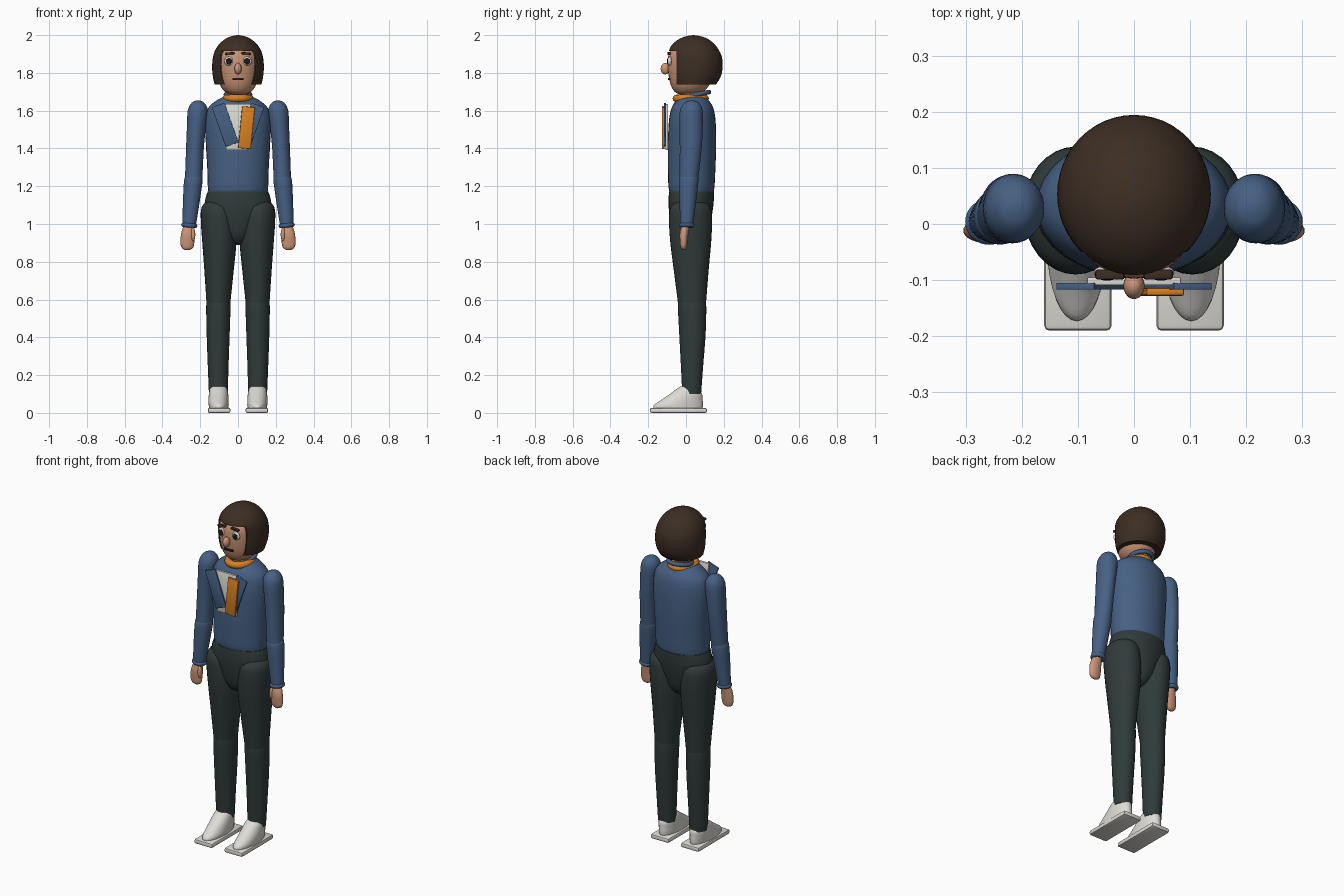
import bpy, bmesh, math
from mathutils import Matrix, Vector

if "Cube" in bpy.data.objects:
    bpy.data.objects.remove(bpy.data.objects["Cube"])


def material(name, rgb):
    m = bpy.data.materials.new(name)
    m.diffuse_color = (*rgb, 1)
    m.use_nodes = True
    m.node_tree.nodes["Principled BSDF"].inputs["Base Color"].default_value = m.diffuse_color
    return m


BLUE = material("jacket blue", (0.062, 0.118, 0.23))
PANTS = material("dark trousers", (0.03, 0.043, 0.043))
SKIN = material("skin", (0.60, 0.30, 0.185))
HAIR = material("brown hair", (0.046, 0.027, 0.017))
ORANGE = material("orange", (0.70, 0.22, 0.015))
WHITE = material("off white", (0.73, 0.715, 0.67))
DARK = material("near black", (0.012, 0.011, 0.011))


def finish(name, bm, mat, angle=40):
    bmesh.ops.recalc_face_normals(bm, faces=bm.faces)
    me = bpy.data.meshes.new(name)
    bm.to_mesh(me)
    bm.free()
    ob = bpy.data.objects.new(name, me)
    bpy.context.collection.objects.link(ob)
    me.materials.append(mat)
    smooth(ob, angle)
    return ob


def smooth(ob, angle=40):
    bpy.ops.object.select_all(action='DESELECT')
    bpy.context.view_layer.objects.active = ob
    ob.select_set(True)
    bpy.ops.object.shade_smooth_by_angle(angle=math.radians(angle))


def loft(name, rings, mat, side=1, sub=4, n=32):
    """Rings are (z, centre x, centre y, radius x, radius y), smoothly interpolated."""
    rs = [Vector(r) for r in rings]
    path = []
    for i in range(len(rs) - 1):
        a, b = rs[i], rs[i + 1]
        p, q = rs[max(i - 1, 0)], rs[min(i + 2, len(rs) - 1)]
        for k in range(sub):
            t = k / sub
            path.append(0.5 * (2 * a + (b - p) * t + (2 * p - 5 * a + 4 * b - q) * t * t
                               + (3 * a - p - 3 * b + q) * t ** 3))
    path.append(rs[-1])
    bm = bmesh.new()
    loops = []
    for z, cx, cy, rx, ry in path:
        loops.append([bm.verts.new((side * (cx + max(rx, .002) * math.cos(2 * math.pi * j / n)),
                                    cy + max(ry, .002) * math.sin(2 * math.pi * j / n), z))
                      for j in range(n)])
    for a, b in zip(loops, loops[1:]):
        for j in range(n):
            bm.faces.new((a[j], a[(j + 1) % n], b[(j + 1) % n], b[j]))
    bm.faces.new(loops[0])
    bm.faces.new(loops[-1])
    return finish(name, bm, mat)


def box(name, loc, size, mat, tilt=0, bevel=0.004, top=1):
    """Bevelled box; tilt turns it about y, top scales the width of its upper end."""
    bm = bmesh.new()
    bmesh.ops.create_cube(bm, size=1)
    for v in bm.verts:
        if v.co.z > 0:
            v.co.x *= top
    bmesh.ops.scale(bm, vec=size, verts=bm.verts)
    if bevel:
        bmesh.ops.bevel(bm, geom=bm.edges[:], offset=bevel, segments=2, profile=0.5, affect='EDGES')
    bmesh.ops.transform(bm, matrix=Matrix.Translation(loc) @ Matrix.Rotation(tilt, 4, 'Y'), verts=bm.verts)
    return finish(name, bm, mat)


def ball(name, loc, radii, mat):
    bm = bmesh.new()
    bmesh.ops.create_uvsphere(bm, u_segments=20, v_segments=12, radius=1)
    bmesh.ops.scale(bm, vec=radii, verts=bm.verts)
    bmesh.ops.translate(bm, vec=loc, verts=bm.verts)
    return finish(name, bm, mat)


def ring(name, loc, rx, ry, minor, mat, tilt_x=0, tilt_y=0):
    bm = bmesh.new()
    n, m = 36, 12
    g = [[bm.verts.new(((rx + minor * math.cos(b)) * math.cos(a),
                        (ry + minor * math.cos(b)) * math.sin(a), minor * math.sin(b)))
          for b in (2 * math.pi * j / m for j in range(m))]
         for a in (2 * math.pi * i / n for i in range(n))]
    for i in range(n):
        for j in range(m):
            k, l = (i + 1) % n, (j + 1) % m
            bm.faces.new((g[i][j], g[k][j], g[k][l], g[i][l]))
    rot = Matrix.Rotation(tilt_x, 4, 'X') @ Matrix.Rotation(tilt_y, 4, 'Y')
    bmesh.ops.transform(bm, matrix=Matrix.Translation(loc) @ rot, verts=bm.verts)
    return finish(name, bm, mat)


# Head and neck
loft("neck", [(1.62, 0, .035, .06, .06), (1.74, 0, .035, .058, .06)], SKIN)
loft("head", [(1.685, 0, .012, .03, .04), (1.70, 0, .015, .068, .075), (1.74, 0, .022, .098, .104),
              (1.80, 0, .026, .111, .12), (1.86, 0, .028, .114, .125), (1.91, 0, .03, .108, .116),
              (1.95, 0, .035, .07, .08), (1.965, 0, .035, .01, .01)], SKIN)

# Bobbed hair with the face opening cut out below the fringe
hair = loft("hair", [(1.738, 0, .043, .124, .115), (1.78, 0, .05, .133, .134), (1.83, 0, .053, .137, .141),
                     (1.88, 0, .05, .133, .141), (1.915, 0, .043, .123, .134), (1.95, 0, .04, .102, .113),
                     (1.98, 0, .04, .067, .075), (1.995, 0, .04, .03, .034), (2.0, 0, .04, .002, .002)],
            HAIR, n=48)
cutter = box("face_opening_cutter", (0, -.25, 1.715), (.6, .4, .4), HAIR, bevel=0)
cutter.hide_render = True
mod = hair.modifiers.new("face opening", 'BOOLEAN')
mod.operation = 'DIFFERENCE'
mod.object = cutter
bpy.context.view_layer.objects.active = hair
bpy.ops.object.modifier_apply(modifier=mod.name)
bpy.data.objects.remove(cutter)
smooth(hair)

# Face details
ball("nose", (0, -.11, 1.822), (.019, .024, .03), SKIN)
box("mouth", (0, -.086, 1.768), (.06, .02, .012), DARK)
for s, side in ((1, "left"), (-1, "right")):
    ball(side + "_eye", (s * .048, -.086, 1.862), (.024, .012, .024), WHITE)
    ball(side + "_pupil", (s * .048, -.095, 1.862), (.016, .006, .017), DARK)
    box(side + "_eyebrow", (s * .043, -.09, 1.903), (.052, .018, .012), HAIR, tilt=s * .08)

# Jacket body, collars
loft("torso", [(1.165, 0, .03, .156, .115), (1.20, 0, .029, .16, .122), (1.30, 0, .03, .163, .126),
               (1.42, 0, .032, .17, .128), (1.54, 0, .033, .174, .124), (1.61, 0, .034, .16, .112),
               (1.65, 0, .034, .12, .09), (1.675, 0, .034, .075, .07)], BLUE)
ring("neck_scarf", (0, .025, 1.665), .063, .076, .02, ORANGE)
ring("back_collar", (0, .055, 1.685), .064, .068, .012, BLUE, tilt_x=.2)

# Shirt front, lapels, tie
box("shirt_front", (0, -.102, 1.513), (.126, .014, .245), WHITE, bevel=.002, top=1.33)
for s, side in ((1, "left"), (-1, "right")):
    box(side + "_lapel", (s * .068, -.111, 1.525), (.072, .012, .222), BLUE, tilt=s * .34, bevel=.002)
box("tie", (.045, -.121, 1.51), (.068, .014, .222), ORANGE, tilt=.1)

# Hips
loft("pelvis", [(.888, 0, .022, .015, .02), (.905, 0, .022, .05, .06), (.95, 0, .023, .088, .09),
                (1.02, 0, .024, .133, .108), (1.09, 0, .026, .174, .118), (1.14, 0, .028, .171, .12),
                (1.172, 0, .03, .16, .119)], PANTS)

for s, side in ((1, "left"), (-1, "right")):
    # Arms
    loft(side + "_upper_arm", [(1.654, .212, .03, .008, .008), (1.642, .212, .03, .033, .038),
                               (1.60, .213, .028, .053, .06), (1.50, .221, .027, .05, .061),
                               (1.40, .228, .025, .047, .058), (1.23, .235, .015, .046, .049)], BLUE, s)
    loft(side + "_forearm", [(1.255, .234, .016, .04, .042), (1.235, .236, .015, .049, .051),
                             (1.13, .246, .01, .045, .045), (.99, .259, .004, .036, .034)], BLUE, s)
    ring(side + "_cuff", (s * .258, .004, .993), .031, .029, .012, BLUE, tilt_y=-s * .1)
    loft(side + "_hand", [(1.0, .26, .0, .025, .02), (.95, .265, -.01, .036, .023),
                          (.895, .268, -.012, .036, .019), (.872, .268, -.012, .028, .015),
                          (.862, .268, -.012, .01, .006)], SKIN, s)
    ball(side + "_thumb", (s * .238, -.022, .945), (.012, .013, .036), SKIN)

    # Legs
    loft(side + "_thigh", [(1.13, .105, .025, .05, .06), (1.09, .107, .024, .085, .105),
                           (1.02, .104, .024, .093, .114), (.90, .099, .025, .09, .108),
                           (.78, .1, .027, .08, .095), (.57, .104, .032, .062, .073)], PANTS, s)
    loft(side + "_shin", [(.60, .104, .032, .055, .064), (.575, .104, .032, .064, .075),
                          (.42, .105, .034, .061, .07), (.25, .105, .032, .055, .059),
                          (.10, .104, .03, .05, .05)], PANTS, s)

    # Shoes
    box(side + "_sole", (s * .1, -.04, .0135), (.12, .3, .027), WHITE, bevel=.009)
    loft(side + "_shoe", [(.015, .102, -.042, .05, .128), (.04, .102, -.04, .053, .13),
                          (.07, .103, -.02, .053, .108), (.10, .103, .0, .051, .085),
                          (.125, .103, .008, .046, .06), (.14, .103, .01, .036, .04)], WHITE, s)
